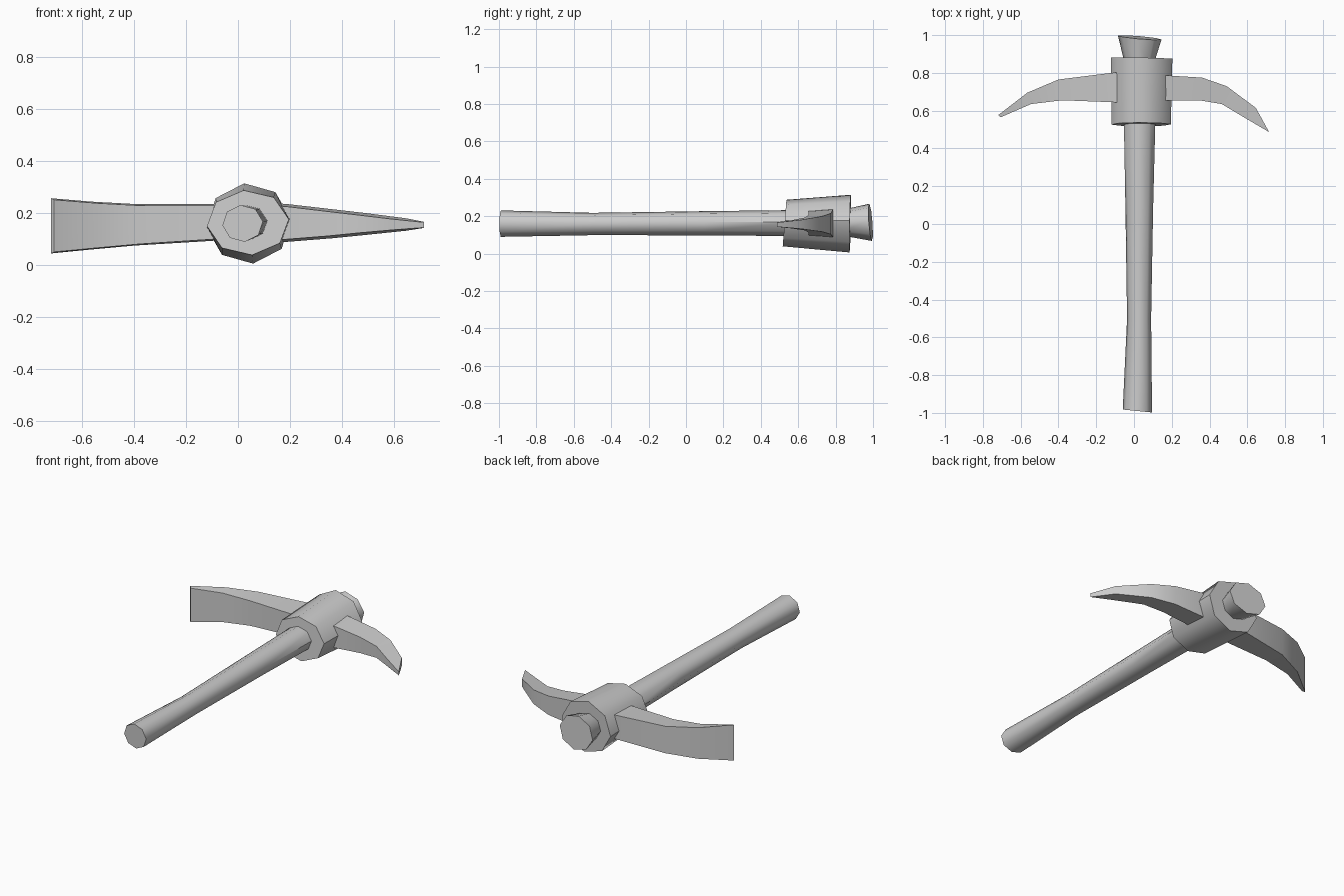
import bpy, bmesh, math
from math import sin, cos, pi, radians

old = bpy.data.objects.get("Cube")
if old:
    bpy.data.objects.remove(old, do_unlink=True)

grey = bpy.data.materials.new("plain grey")
grey.use_nodes = True
grey.diffuse_color = (0.6, 0.6, 0.6, 1)
grey.node_tree.nodes["Principled BSDF"].inputs["Base Color"].default_value = (0.6, 0.6, 0.6, 1)


def loft(name, rings):
    """Skin a closed solid over matching rings of points."""
    bm = bmesh.new()
    loops = [[bm.verts.new(p) for p in ring] for ring in rings]
    n = len(loops[0])
    for a, b in zip(loops, loops[1:]):
        for i in range(n):
            j = (i + 1) % n
            bm.faces.new((a[i], a[j], b[j], b[i]))
    bm.faces.new(loops[0])
    bm.faces.new(loops[-1])
    bmesh.ops.recalc_face_normals(bm, faces=bm.faces)
    mesh = bpy.data.meshes.new(name)
    bm.to_mesh(mesh)
    bm.free()
    mesh.materials.append(grey)
    obj = bpy.data.objects.new(name, mesh)
    bpy.context.collection.objects.link(obj)
    bpy.ops.object.select_all(action="DESELECT")
    obj.select_set(True)
    bpy.context.view_layer.objects.active = obj
    bpy.ops.object.shade_smooth_by_angle(angle=radians(50))
    return obj


def octagon(x, y, z, rx, rz, lean_x=0, lean_z=0, turn=6):
    """Ring across y, slightly turned, its plane leaning in x and z."""
    ring = []
    for k in range(8):
        t = k * pi / 4 + radians(turn)
        dx, dz = rx * cos(t), rz * sin(t)
        ring.append((x + dx, y + lean_x * dx + lean_z * dz, z + dz))
    return ring


def blade(name, stations):
    """Each station: outer x, y, inner x, y, bottom z, top z, inner inset."""
    loft(name, [[(ox, oy, lo), (ox, oy, hi), (ix, iy, hi - s), (ix, iy, lo + s)]
                for ox, oy, ix, iy, lo, hi, s in stations])


# Wooden shaft, passing through the collar
loft("handle", [
    octagon(0.018, -0.99, 0.16, 0.078, 0.071, -0.1),
    octagon(0.027, -0.5, 0.158, 0.064, 0.06),
    octagon(0.028, 0.1, 0.162, 0.074, 0.065),
    octagon(0.03, 0.6, 0.163, 0.085, 0.07),
])

# Flared end of the shaft behind the collar
loft("handle_flare", [
    octagon(0.028, 0.84, 0.165, 0.075, 0.07),
    octagon(0.03, 0.987, 0.167, 0.116, 0.1, -0.087, -0.075),
])

# Octagonal collar
loft("head_collar", [
    octagon(0.038, 0.527, 0.163, 0.158, 0.125, 0, 0.08),
    octagon(0.041, 0.878, 0.16, 0.163, 0.155, -0.02, 0.02),
])

# Broad blade that widens outwards
blade("adze_blade", [
    (0.0, 0.81, 0.0, 0.64, 0.1, 0.235, 0.006),
    (-0.12, 0.8, -0.12, 0.645, 0.092, 0.235, 0.006),
    (-0.4, 0.765, -0.38, 0.655, 0.075, 0.235, 0.006),
    (-0.565, 0.695, -0.545, 0.635, 0.06, 0.244, 0.006),
    (-0.718, 0.577, -0.706, 0.565, 0.045, 0.257, 0.006),
])

# Tapering pick
blade("pick_blade", [
    (0.06, 0.79, 0.06, 0.65, 0.08, 0.245, 0.01),
    (0.195, 0.785, 0.195, 0.655, 0.09, 0.234, 0.01),
    (0.36, 0.775, 0.345, 0.655, 0.103, 0.215, 0.009),
    (0.49, 0.73, 0.465, 0.635, 0.116, 0.2, 0.008),
    (0.645, 0.615, 0.59, 0.56, 0.132, 0.18, 0.003),
    (0.715, 0.487, 0.706, 0.492, 0.143, 0.166, 0.001),
])
